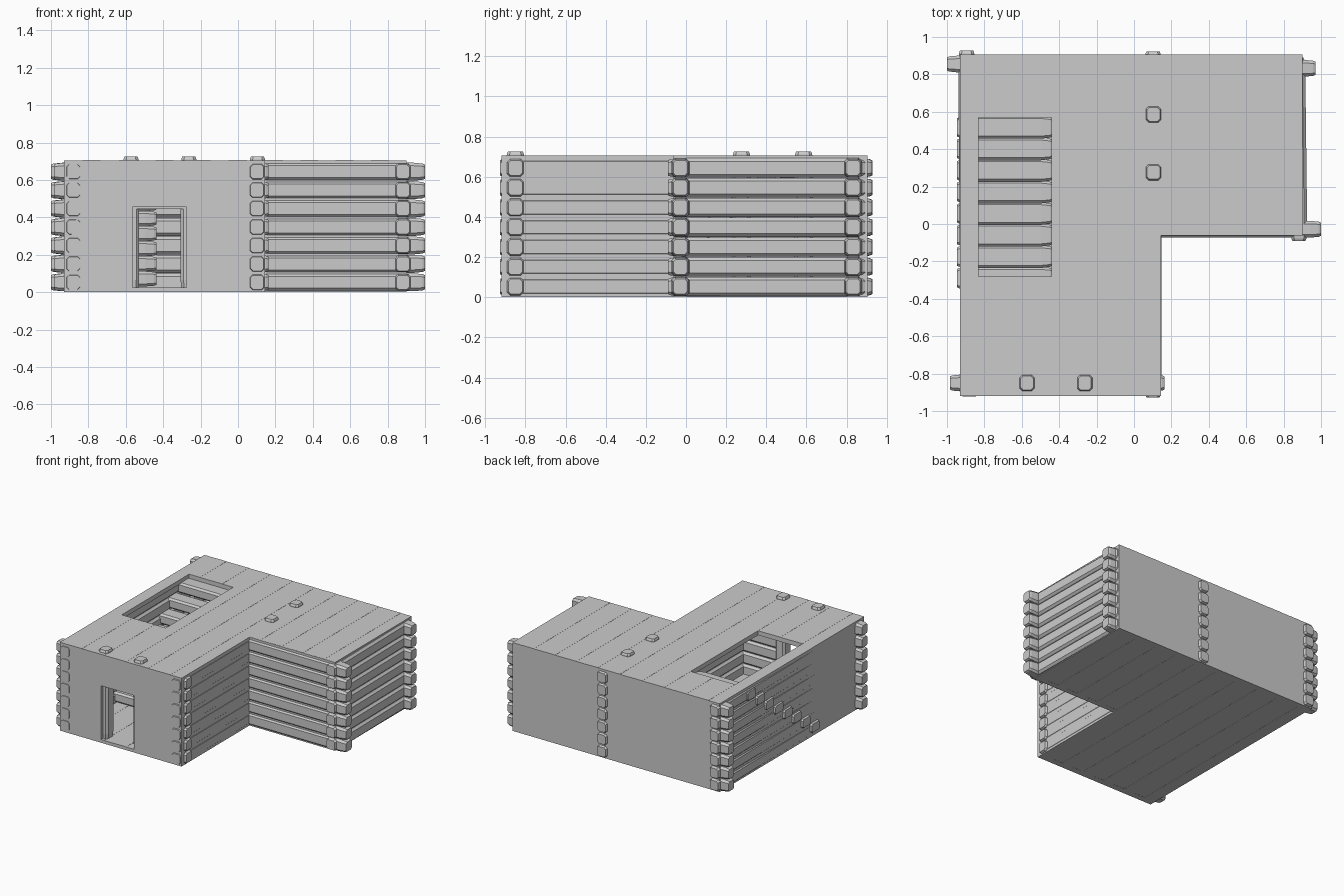
import bpy, bmesh
from mathutils import Vector

if "Cube" in bpy.data.objects:
    bpy.data.objects.remove(bpy.data.objects["Cube"])

ROWS = [0.053 + 0.0985 * k for k in range(7)]   # log centre heights


def finish(name, bm):
    bmesh.ops.recalc_face_normals(bm, faces=bm.faces)
    mesh = bpy.data.meshes.new(name)
    bm.to_mesh(mesh)
    bm.free()
    obj = bpy.data.objects.new(name, mesh)
    bpy.context.collection.objects.link(obj)
    return obj


def add_box(bm, x0, x1, y0, y1, z0, z1):
    vs = bmesh.ops.create_cube(bm, size=1)["verts"]
    for v in vs:
        v.co = Vector((x0 + (v.co.x + .5) * (x1 - x0),
                       y0 + (v.co.y + .5) * (y1 - y0),
                       z0 + (v.co.z + .5) * (z1 - z0)))


def add_log(bm, a, b, w, h, c=0.016, tip=0.78):
    """Squared log with chamfered edges and tapered ends, from a to b."""
    a, b = Vector(a), Vector(b)
    d = (b - a).normalized()
    up = Vector((0, 1, 0)) if abs(d.z) > .9 else Vector((0, 0, 1))
    side = d.cross(up).normalized()
    w, h, length = w / 2, h / 2, (b - a).length
    prof = [(w, h - c), (w - c, h), (c - w, h), (-w, h - c),
            (-w, c - h), (c - w, -h), (w - c, -h), (w, c - h)]
    rings = []
    for t, s in ((0, tip), (.013, .9), (.06, 1),
                 (length - .06, 1), (length - .013, .9), (length, tip)):
        rings.append([bm.verts.new(a + d * t + side * p * s + up * q * s) for p, q in prof])
    for r0, r1 in zip(rings, rings[1:]):
        for i in range(8):
            j = (i + 1) % 8
            bm.faces.new((r0[i], r0[j], r1[j], r1[i]))
    bm.faces.new(rings[0])
    bm.faces.new(rings[-1])


def log_wall(name, a, b, door=None):
    """Seven stacked logs from a to b; door = (start, end) along the wall."""
    bm = bmesh.new()
    a, b = Vector(a), Vector(b)
    ax = 0 if abs(b.x - a.x) > abs(b.y - a.y) else 1
    for k, z in enumerate(ROWS):
        spans = [(a, b)]
        if door and k < 5:
            cut = [a.lerp(b, (t - a[ax]) / (b[ax] - a[ax])) for t in door]
            spans = [(a, cut[0]), (cut[1], b)]
        for p, q in spans:
            add_log(bm, (p.x, p.y, z), (q.x, q.y, z), .09, .096)
    return finish(name, bm)


# log walls
log_wall("front_log_wall", (-.985, -.85), (.163, -.85), door=(-.56, -.27))
log_wall("left_log_wall", (-.88, -.923), (-.895, .928))
log_wall("back_log_wall", (-1, .856), (.97, .832))
log_wall("right_log_wall", (.882, -.09), (.87, .89))
log_wall("inner_front_log_wall", (.04, -.028), (1, -.028))
log_wall("partition_log_wall", (.102, -.927), (.102, .923), door=(.28, .58))

# flat outer cladding
TOP = .704
clad = {
    "left_cladding": [(-.93, -.88, -.92, .905, 0, TOP)],
    "back_cladding": [(-.93, .9, .86, .905, 0, TOP)],
    "front_cladding": [(-.93, -.565, -.92, -.87, 0, TOP), (-.275, .145, -.92, -.87, 0, TOP),
                       (-.565, -.275, -.92, -.87, .455, TOP), (-.565, -.275, -.92, -.87, 0, .025)],
    "wing_side_cladding": [(.1, .145, -.92, -.06, 0, TOP)],
    "inner_front_cladding": [(.145, .9, -.062, -.02, 0, TOP)],
    # door lintels
    "front_door_lintel": [(-.565, -.275, -.9, -.81, .445, .5)],
    "inner_door_lintel": [(.06, .145, .28, .58, .445, .5)],
}
for name, boxes in clad.items():
    bm = bmesh.new()
    for b in boxes:
        add_box(bm, *b)
    finish(name, bm)

# door posts that poke through the roof
for name, pts in (("front_door_posts", [(-.572, -.85), (-.263, -.85)]),
                  ("inner_door_posts", [(.104, .276), (.104, .586)])):
    bm = bmesh.new()
    for x, y in pts:
        add_log(bm, (x, y, .004), (x, y, .726), .088, .094)
    finish(name, bm)

# floor and roof planks, with the stair opening in the roof
floor, roof = bmesh.new(), bmesh.new()
planks = [(-.93 + i * 1.075 / 11, -.93 + (i + 1) * 1.075 / 11, -.92) for i in range(11)]
planks += [(.145 + i * .755 / 8, .145 + (i + 1) * .755 / 8, -.06) for i in range(8)]
for i, (x0, x1, y0) in enumerate(planks):
    dz = .001 * (i % 2)
    add_box(floor, x0, x1, y0, .905, dz, .025 + dz)
    spans = [(y0, -.28), (.57, .905)] if 1 <= i <= 4 else [(y0, .905)]
    for s, e in spans:
        add_box(roof, x0, x1, s, e, .67, .705 + dz)
finish("floor_planks", floor)
finish("roof_planks", roof)

# stair treads, keyed through the left wall
stairs = bmesh.new()
for k in range(8):
    y, z = .517 - .1152 * k, .635 - .0805 * k
    add_log(stairs, (-.946, y, z), (-.437, y, z), .122, .082, c=.014, tip=.8)
finish("stair_treads", stairs)
